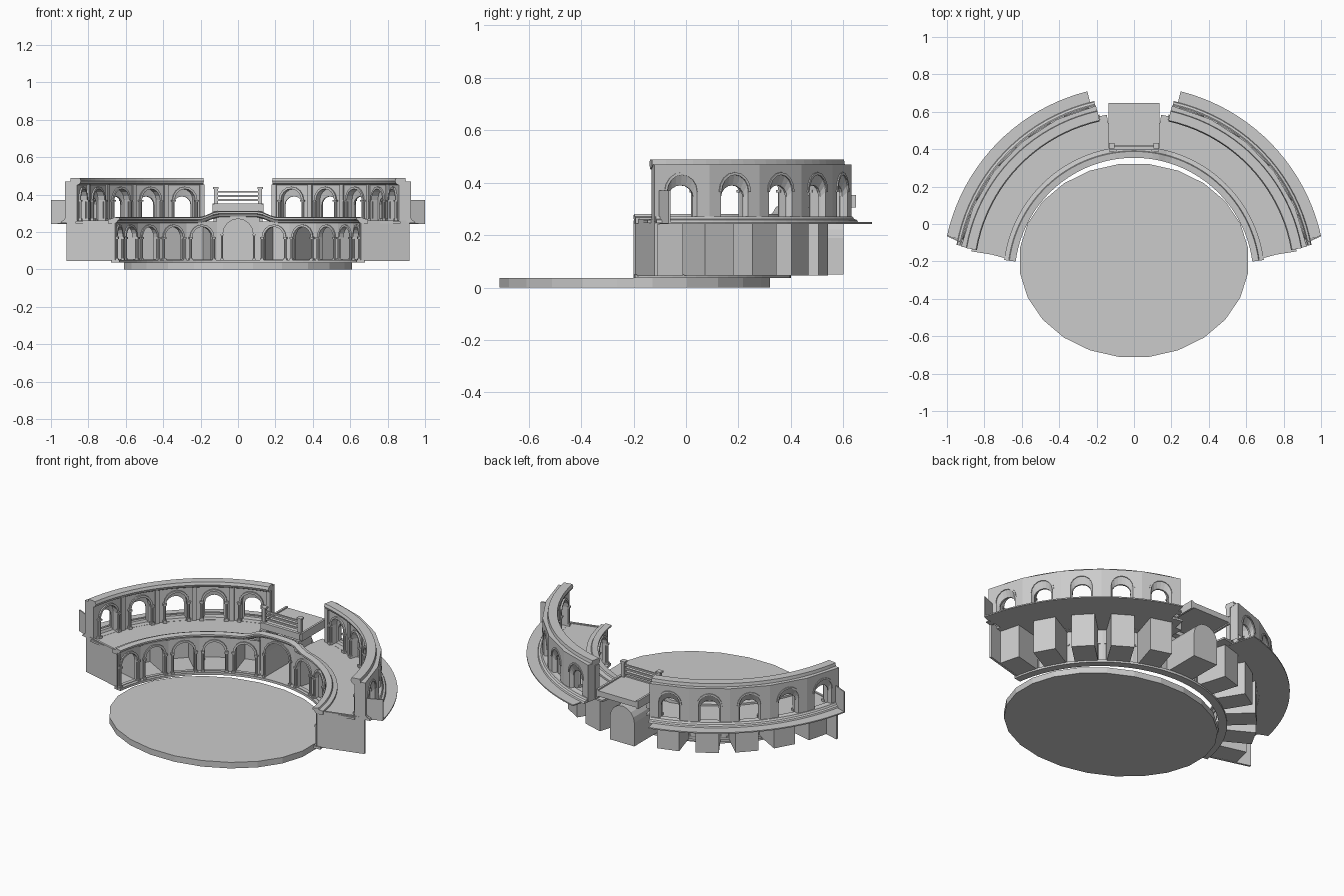
import bpy, bmesh, math
from math import sin, cos, tan, radians, pi

if "Cube" in bpy.data.objects:
    bpy.data.objects.remove(bpy.data.objects["Cube"])

CY = -0.284          # centre of the curved arcades


def P(a, r, t, z):
    """Point at distance r along direction a (degrees), shifted t sideways."""
    a = radians(a)
    return (r * cos(a) + t * sin(a), CY + r * sin(a) - t * cos(a), z)


def make(name, bm, mirror=True):
    bmesh.ops.remove_doubles(bm, verts=bm.verts, dist=1e-5)
    bmesh.ops.recalc_face_normals(bm, faces=bm.faces)
    me = bpy.data.meshes.new(name)
    bm.to_mesh(me)
    bm.free()
    ob = bpy.data.objects.new(name, me)
    bpy.context.collection.objects.link(ob)
    if mirror:
        ob.modifiers.new("mirror", 'MIRROR').use_clip = True
    return ob


def face(bm, pts):
    return bm.faces.new([bm.verts.new(p) for p in pts])


def loft(bm, A, B, closed=True):
    n = len(A)
    for i in range(n if closed else n - 1):
        j = (i + 1) % n
        face(bm, [A[i], A[j], B[j], B[i]])


def outline(hw, zb, zs, zt, n=8):
    """Arch outline: bottom left, over the arch, bottom right."""
    arc = [(-hw * cos(pi * i / n), zs + (zt - zs) * sin(pi * i / n)) for i in range(n + 1)]
    return [(-hw, zb)] + arc + [(hw, zb)]


def pierced(bm, a, r, half, z0, z1, sec):
    """Flat wall bay with an arched hole."""
    hw, zb, zs, zt = sec
    W = r * tan(radians(half))
    inner = outline(*sec)
    m = [-W, -W, -W / 2, -W / 4, 0, W / 4, W / 2, W, W]
    outer = [(-W, zb)] + [(t, zs if i in (0, 8) else z1) for i, t in enumerate(m)] + [(W, zb)]
    loft(bm, [P(a, r, *q) for q in inner], [P(a, r, *q) for q in outer], False)
    if zb > z0:
        face(bm, [P(a, r, *q) for q in ((-W, z0), (W, z0), (W, zb), (-W, zb))])


def tunnel(bm, a, secs, cap=False):
    """Reveal through a list of (r, hw, zb, zs, zt) sections."""
    loops = [[P(a, s[0], *q) for q in outline(*s[1:])] for s in secs]
    for A, B in zip(loops, loops[1:]):
        loft(bm, A, B)
    if cap:
        face(bm, loops[-1])


def archivolt(bm, a, r, sec, w, d):
    """Raised moulding round an arch."""
    hw, zb, zs, zt = sec
    i = outline(hw, zs, zs, zt)[1:-1]
    o = outline(hw + w, zs, zs, zt + w)[1:-1]
    rows = [[P(a, q, *p) for p in l] for q, l in ((r, i), (r - d, i), (r - d, o), (r, o))]
    for A, B in zip(rows, rows[1:]):
        loft(bm, A, B, False)


def block(bm, a, r0, r1, t0, t1, z0, z1):
    lo, hi = ([P(a, r, t, z) for r, t in ((r0, t0), (r1, t0), (r1, t1), (r0, t1))] for z in (z0, z1))
    loft(bm, lo, hi)
    face(bm, lo)
    face(bm, hi)


def column(bm, a, r, t, z0, z1, rad):
    """Slim shaft with base and capital."""
    ring = lambda z: [P(a, r + rad * cos(k * pi / 4), t + rad * sin(k * pi / 4), z) for k in range(8)]
    loft(bm, ring(z0), ring(z1))
    q = rad * 1.4
    block(bm, a, r - q, r + q, t - q, t + q, z0, z0 + 0.014)
    block(bm, a, r - q, r + q, t - q, t + q, z1 - 0.01, z1)


def rise(x):
    """Lift of the cornice toward the central balcony."""
    k = min(1, max(0, (0.21 - abs(x)) / 0.11))
    return 0.033 * k * k * (3 - 2 * k)


def ring(name, prof, a0, a1, n=20, lift=False):
    bm = bmesh.new()
    rows = []
    for i in range(n + 1):
        a = a0 + (a1 - a0) * i / n
        row = [P(a, r, 0, z) for r, z in prof]
        if lift:
            row = [(x, y, z + rise(x)) for x, y, z in row]
        rows.append(row)
    for A, B in zip(rows, rows[1:]):
        loft(bm, A, B)
    face(bm, rows[0])
    if a1 < 90:
        face(bm, rows[-1])
    return make(name, bm)


def box_prof(r0, r1, z0, z1):
    return [(r0, z0), (r1, z0), (r1, z1), (r0, z1)]


# stage floor: oval disc
bm = bmesh.new()
lo, hi = ([(0.615 * sin(radians(7.5 + 15 * i)), -0.195 - 0.52 * cos(radians(7.5 + 15 * i)), z)
           for i in range(24)] for z in (0, 0.036))
loft(bm, lo, hi); face(bm, lo); face(bm, hi)
make("stage_floor", bm, False)

# lower arcade with box niches behind the arches
LR, LZ = 0.658, (0.056, 0.053, 0.17, 0.228)
wall, box, trim = bmesh.new(), bmesh.new(), bmesh.new()
for i in range(5):
    a = 14.5 + 14.6 * i
    pierced(wall, a, LR, 7.3, 0.042, 0.255, LZ)
    tunnel(wall, a, [(LR, *LZ), (LR + 0.02, *LZ)])
    archivolt(trim, a, LR, LZ, 0.012, 0.008)
    for s in (-1, 1):
        column(trim, a, LR - 0.006, s * 0.064, 0.045, 0.172, 0.007)
    # niche: open at the front
    A, B = ([P(a, r, t, z) for t, z in ((-0.063, 0.046), (0.063, 0.046), (0.063, 0.243), (-0.063, 0.243))]
            for r in (LR + 0.01, 0.845))
    loft(box, A, B); face(box, B)
make("lower_arcade_wall", wall)
make("niche_boxes", box)
make("lower_arcade_trim", trim)

# central vaulted niche
CZ = (0.08, 0.05, 0.19, 0.27)
bm = bmesh.new()
pierced(bm, 90, LR, 9.8, 0.042, 0.29, CZ)
tunnel(bm, 90, [(LR, *CZ), (0.885, *CZ)], True)
archivolt(bm, 90, LR, CZ, 0.01, 0.008)
for s in (-1, 1):
    column(bm, 90, LR - 0.006, s * 0.086, 0.045, 0.19, 0.006)
make("central_niche", bm, False)

# lower base, cornice and terrace
ring("arcade_base", box_prof(0.64, 0.685, 0.036, 0.05), 7.5, 90)
ring("terrace_cornice", [(0.668, 0.245), (0.655, 0.25), (0.648, 0.262), (0.638, 0.266), (0.638, 0.276),
                         (0.672, 0.28), (0.676, 0.272), (0.70, 0.268), (0.70, 0.245)], 7.5, 90, 28, True)
ring("terrace_floor", box_prof(0.69, 0.88, 0.246, 0.257), 9, 80.5)

# end walls
bm = bmesh.new()
e = [P(7.9, 0.655, 0, 0), P(10.1, 0.932, 0, 0), P(10.9, 0.932, 0, 0), P(8.9, 0.655, 0, 0)]
lo, hi = ([(x, y, z) for x, y, _ in e] for z in (0.045, 0.262))
loft(bm, lo, hi); face(bm, lo); face(bm, hi)
make("end_wall", bm)

# upper arcade
UI, UO = 0.868, 0.932
IN, MID, OUT = (0.058, 0.258, 0.37, 0.43), (0.05, 0.272, 0.345, 0.39), (0.06, 0.268, 0.365, 0.43)
wall, trim = bmesh.new(), bmesh.new()
for i in range(5):
    a = 16.75 + 13.5 * i
    pierced(wall, a, UI, 6.75, 0.25, 0.47, IN)
    pierced(wall, a, UO, 6.75, 0.25, 0.47, OUT)
    tunnel(wall, a, [(UI, *IN), (0.90, *IN), (0.905, *MID), (0.915, *MID), (UO, *OUT)])
    wi, wo = UI * tan(radians(6.75)), UO * tan(radians(6.75))
    face(wall, [P(a, UI, -wi, 0.47), P(a, UI, wi, 0.47), P(a, UO, wo, 0.47), P(a, UO, -wo, 0.47)])
    for s, use in ((1, i == 4), (-1, i == 0)):
        for side in (-1, 1):
            end = 77.5 if s == 1 else 10
            pt = P(a, UI, side * wi, 0)
            ang = math.degrees(math.atan2(pt[1] - CY, pt[0]))
            if use and abs(ang - end) < 1:
                face(wall, [P(a, UI, side * wi, 0.25), P(a, UO, side * wo, 0.25),
                            P(a, UO, side * wo, 0.47), P(a, UI, side * wi, 0.47)])
    archivolt(trim, a, UI, IN, 0.012, 0.009)
    archivolt(trim, a, UO, OUT, 0.01, -0.005)
    for s in (-1, 1):
        column(trim, a, UI - 0.006, s * 0.066, 0.257, 0.372, 0.008)
    # pilaster at the bay joint
    block(trim, a + 6.4, UI - 0.006, UI + 0.02, -0.012, 0.012, 0.257, 0.455)
make("upper_arcade_wall", wall)
make("upper_arcade_trim", trim)
ring("upper_cornice", [(0.872, 0.45), (0.858, 0.458), (0.852, 0.472), (0.858, 0.488),
                       (0.908, 0.488), (0.912, 0.465)], 9.8, 77.6)

# outer walkway, skirt and end screen
ring("outer_walkway", box_prof(0.86, 1.024, 0.243, 0.25), 12.3, 75.9)
ring("outer_skirt", [(0.93, 0.247), (0.965, 0.247), (0.96, 0.258), (0.948, 0.262), (0.942, 0.272), (0.93, 0.272)],
     10.3, 77.3)
bm = bmesh.new()
e = [P(11, 0.925, 0, 0), P(12.3, 1.024, 0, 0), P(12.7, 1.024, 0, 0), P(11.4, 0.925, 0, 0)]
lo, hi = ([(x, y, z) for x, y, _ in e] for z in (0.245, 0.37))
loft(bm, lo, hi); face(bm, lo); face(bm, hi)
make("end_screen", bm)

# central balcony with railing
bm = bmesh.new()
block(bm, 90, 0.685, 0.932, -0.125, 0.125, 0.312, 0.345)
block(bm, 90, 0.68, 0.70, -0.13, 0.13, 0.345, 0.353)
for s in (-1, 1):
    block(bm, 90, 0.69, 0.932, s * 0.125, s * 0.137, 0.305, 0.353)
    block(bm, 90, 0.67, 0.79, s * 0.09, s * 0.13, 0.246, 0.312)
make("balcony", bm, False)
bm = bmesh.new()
for s in (-1, 1):
    block(bm, 90, 0.692, 0.712, s * 0.118 - 0.01, s * 0.118 + 0.01, 0.345, 0.43)
    block(bm, 90, 0.687, 0.717, s * 0.118 - 0.015, s * 0.118 + 0.015, 0.43, 0.44)
for z in (0.365, 0.388, 0.41):
    block(bm, 90, 0.697, 0.707, -0.11, 0.11, z, z + 0.01)
make("balcony_railing", bm, False)
